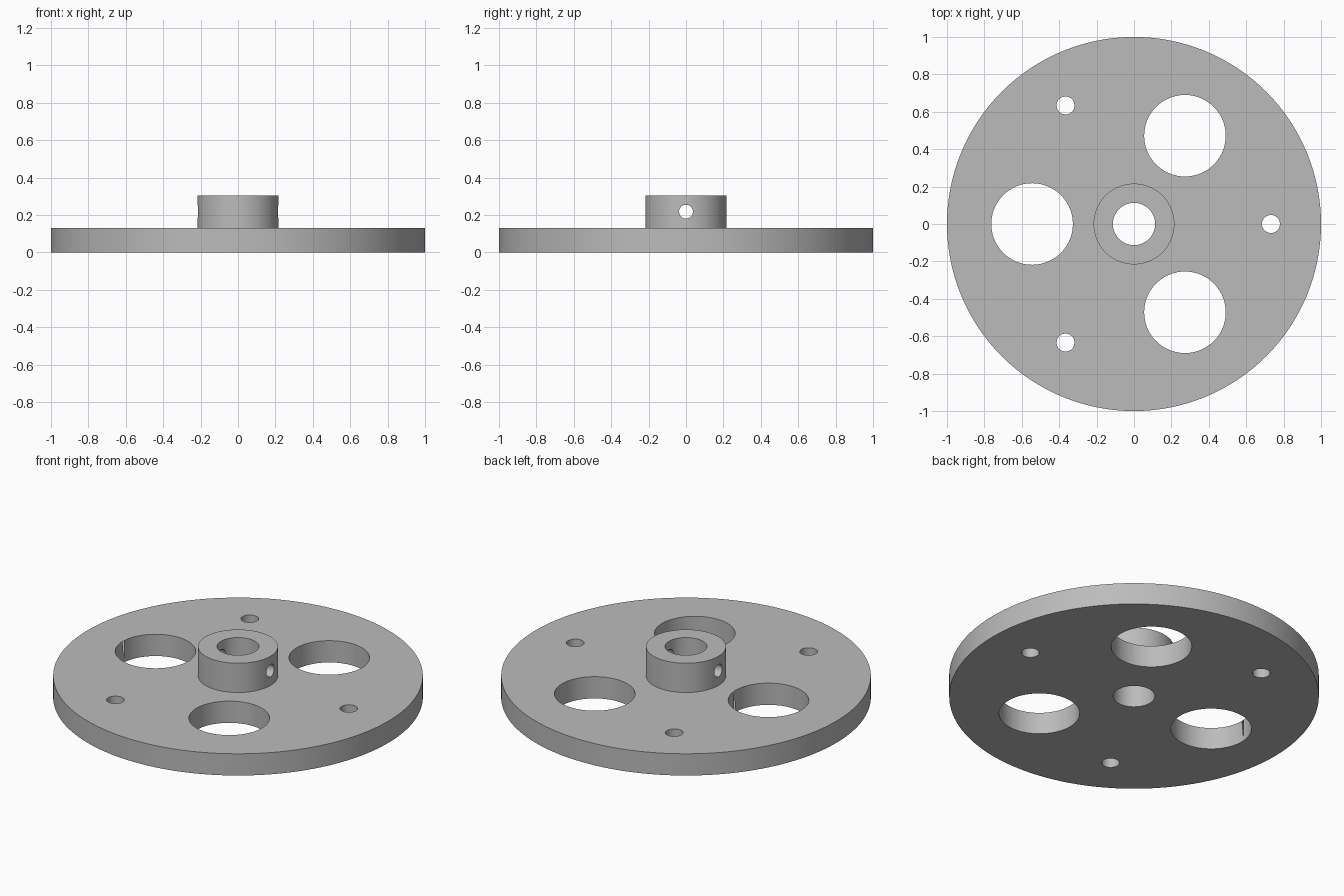
import bpy, bmesh, math
from mathutils import Matrix

if "Cube" in bpy.data.objects:
    bpy.data.objects.remove(bpy.data.objects["Cube"])

PLATE_H, HUB_TOP = 0.13, 0.305
HUB_R, BORE_R = 0.216, 0.113
SEGMENTS = 128

grey = bpy.data.materials.new("machined grey")
grey.use_nodes = True
colour = (0.5, 0.5, 0.5, 1)
grey.diffuse_color = colour
grey.node_tree.nodes["Principled BSDF"].inputs["Base Color"].default_value = colour


def add_object(name, bm):
    bmesh.ops.recalc_face_normals(bm, faces=bm.faces)
    mesh = bpy.data.meshes.new(name)
    bm.to_mesh(mesh)
    bm.free()
    mesh.materials.append(grey)
    obj = bpy.data.objects.new(name, mesh)
    bpy.context.collection.objects.link(obj)
    return obj


def lathe(name, profile):
    """Revolve a closed (radius, height) profile around z."""
    bm = bmesh.new()
    rings = []
    for i in range(SEGMENTS):
        a = math.tau * i / SEGMENTS
        rings.append([bm.verts.new((r * math.cos(a), r * math.sin(a), z)) for r, z in profile])
    for i, ring in enumerate(rings):
        after = rings[(i + 1) % SEGMENTS]
        for j in range(len(profile)):
            k = (j + 1) % len(profile)
            bm.faces.new((ring[j], after[j], after[k], ring[k]))
    return add_object(name, bm)


def add_drill(bm, radius, matrix, segments):
    bmesh.ops.create_cone(bm, cap_ends=True, segments=segments, radius1=radius,
                          radius2=radius, depth=1, matrix=matrix)


# Round plate with raised hub and centre bore
wheel = lathe("wheel_with_hub", [
    (BORE_R, 0), (1, 0), (1, PLATE_H), (HUB_R, PLATE_H),
    (HUB_R, HUB_TOP), (BORE_R, HUB_TOP)])

# Three large holes alternating with three bolt holes
drills = bmesh.new()
for i in range(3):
    turn = Matrix.Rotation(math.tau * i / 3, 4, "Z")
    add_drill(drills, 0.218, turn @ Matrix.Translation((-0.545, 0, 0)), 96)
    add_drill(drills, 0.048, turn @ Matrix.Translation((0.732, 0, 0)), 48)

# Set-screw hole straight across the hub
cross = Matrix.Translation((0, 0, 0.218)) @ Matrix.Rotation(math.pi / 2, 4, "Y")
cross_drill = bmesh.new()
add_drill(cross_drill, 0.037, cross, 48)

for name, bm in (("plate_drills", drills), ("cross_drill", cross_drill)):
    cutter = add_object(name, bm)
    cutter.hide_render = True
    mod = wheel.modifiers.new(name, "BOOLEAN")
    mod.operation = "DIFFERENCE"
    mod.solver = "EXACT"
    mod.object = cutter
    bpy.context.view_layer.objects.active = wheel
    bpy.ops.object.modifier_apply(modifier=mod.name)
    bpy.data.objects.remove(cutter)

# Smooth walls with crisp rims
bpy.ops.object.select_all(action="DESELECT")
wheel.select_set(True)
bpy.context.view_layer.objects.active = wheel
bpy.ops.object.shade_smooth_by_angle(angle=math.radians(30))
